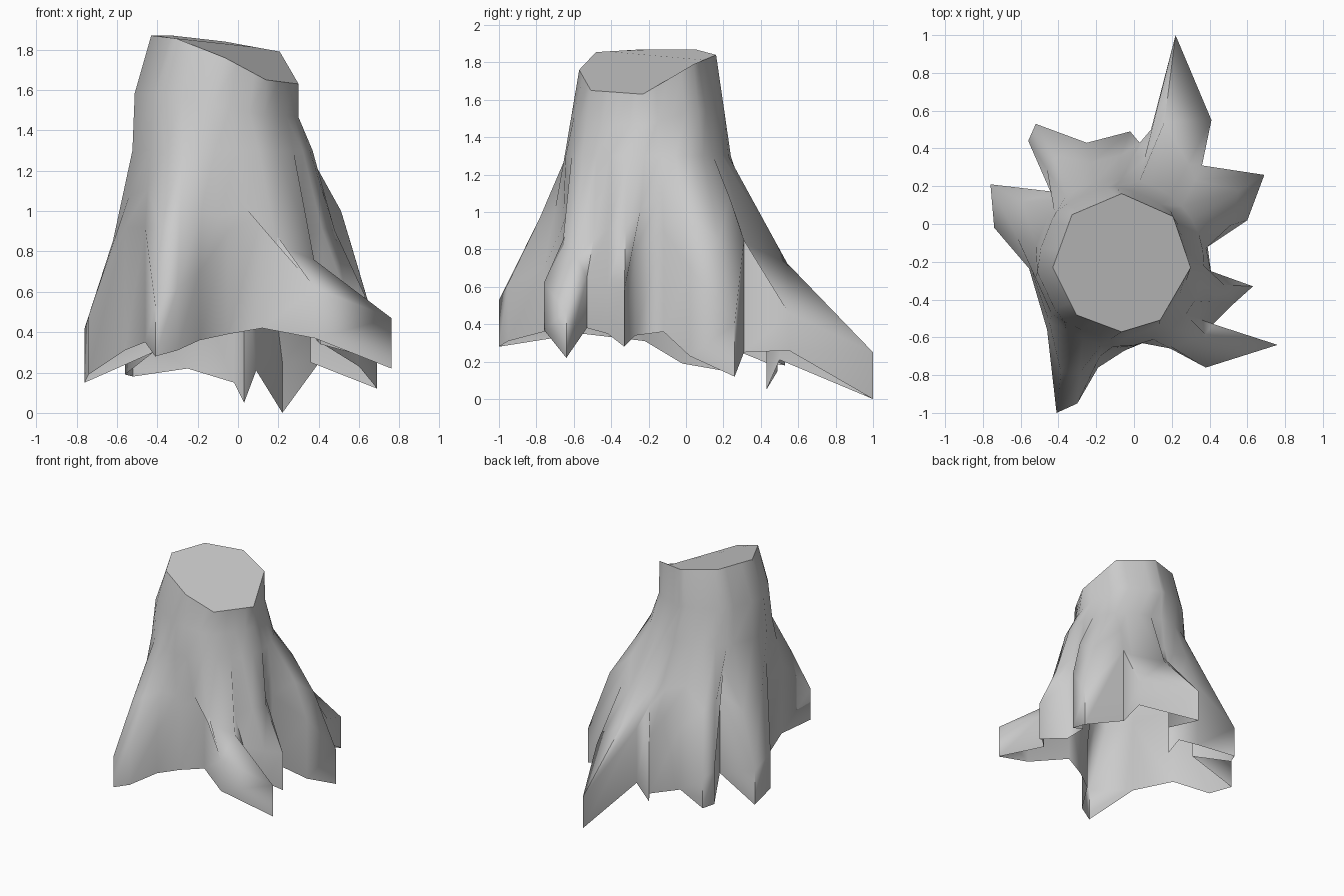
import bpy, bmesh
from math import radians, cos, sin
from mathutils import Vector

if "Cube" in bpy.data.objects:
    bpy.data.objects.remove(bpy.data.objects["Cube"])

# Each root: trunk angle range, ridge pull-in, outline points (x, y, hem z, shoulder z)
ROOTS = [
    (8, 42, .35, [(.39, -.12, .36, .90), (.60, .02, .23, .70),
                  (.69, .26, .12, .40), (.36, .31, .25, .85)]),         # right
    (52, 88, .57, [(.41, .55, .26, .46), (.22, 1.0, 0, .25),
                   (.09, .50, .21, .65), (.03, .43, .05, .80)]),        # back
    (95, 140, .5, [(-.02, .49, .15, .60), (-.25, .43, .22, .72),
                   (-.52, .53, .18, .42), (-.56, .44, .19, .45),
                   (-.42, .17, .30, .95)]),                             # back left
    (146, 190, .55, [(-.76, .21, .15, .42), (-.74, -.02, .19, .48),
                     (-.56, -.22, .31, .92)]),                          # left
    (218, 258, .48, [(-.46, -.56, .35, .92), (-.41, -1.0, .28, .53),
                     (-.30, -.95, .31, .62), (-.19, -.76, .36, .70)]),  # front left
    (266, 322, .68, [(-.05, -.67, .39, .90), (.12, -.60, .42, .98),
                     (.38, -.76, .37, .62), (.76, -.64, .22, .47),
                     (.42, -.53, .38, .65)]),                           # front right
    (333, 358, .55, [(.53, -.42, .35, .60), (.63, -.33, .28, .58),
                     (.41, -.27, .34, .80)]),                           # small right
]

# Slanted eight-sided cut
CUT_ANGLES = [-4, 42, 90, 136, 184, 229, 270, 304]
CUT_Z = [1.63, 1.79, 1.84, 1.87, 1.87, 1.855, 1.76, 1.65]
CUT = [Vector((-.065 + .366 * cos(radians(a)), -.205 + .366 * sin(radians(a)), z))
       for a, z in zip(CUT_ANGLES, CUT_Z)]


def cut_point(a):
    if a > 356:
        a -= 360
    ends = CUT_ANGLES[1:] + [356]
    for i, (a0, a1) in enumerate(zip(CUT_ANGLES, ends)):
        if a0 <= a <= a1:
            return CUT[i].lerp(CUT[(i + 1) % 8], (a - a0) / (a1 - a0))


# Flatten the roots into columns running round the trunk
columns = []
for a0, a1, pull, pts in ROOTS:
    for i, p in enumerate(pts):
        columns.append((a0 + (a1 - a0) * i / (len(pts) - 1), pull, p))

# Snap the nearest column to every corner of the cut
top_angles = [c[0] for c in columns]
for corner in CUT_ANGLES:
    k = min(range(len(columns)),
            key=lambda j: abs((columns[j][0] - corner + 180) % 360 - 180))
    top_angles[k] = corner

# Loft hem, shoulder, ridge, trunk, upper trunk and cut
bm = bmesh.new()
grid = []
for (a, pull, (x, y, z, s)), ta in zip(columns, top_angles):
    trunk = Vector((-.08 + .45 * cos(radians(a)), -.205 + .445 * sin(radians(a)), 1.3))
    shoulder = Vector((x, y, s))
    ridge = shoulder.lerp(trunk, pull)
    ridge.z = (s + 1.3) / 2 + min(0, .7 * (.5 - pull))   # pulled-in ridges sag
    top = cut_point(ta)
    upper = trunk.lerp(top, .5)
    upper.x -= .035
    path = [Vector((x, y, z)), shoulder, ridge, trunk, upper, top]
    grid.append([bm.verts.new(v) for v in path])
n = len(grid)
for i in range(n):
    A, B = grid[i], grid[(i + 1) % n]
    for j in range(5):
        bm.faces.new((A[j], B[j], B[j + 1], A[j + 1]))
bm.faces.new([c[-1] for c in grid])

mesh = bpy.data.meshes.new("tree_stump")
bm.to_mesh(mesh)
bm.free()
stump = bpy.data.objects.new("tree_stump", mesh)
bpy.context.collection.objects.link(stump)
bpy.context.view_layer.objects.active = stump
stump.select_set(True)
bpy.ops.object.shade_smooth_by_angle(angle=radians(75))
# Keep the sawn top flat
mesh.polygons[-1].use_smooth = False
